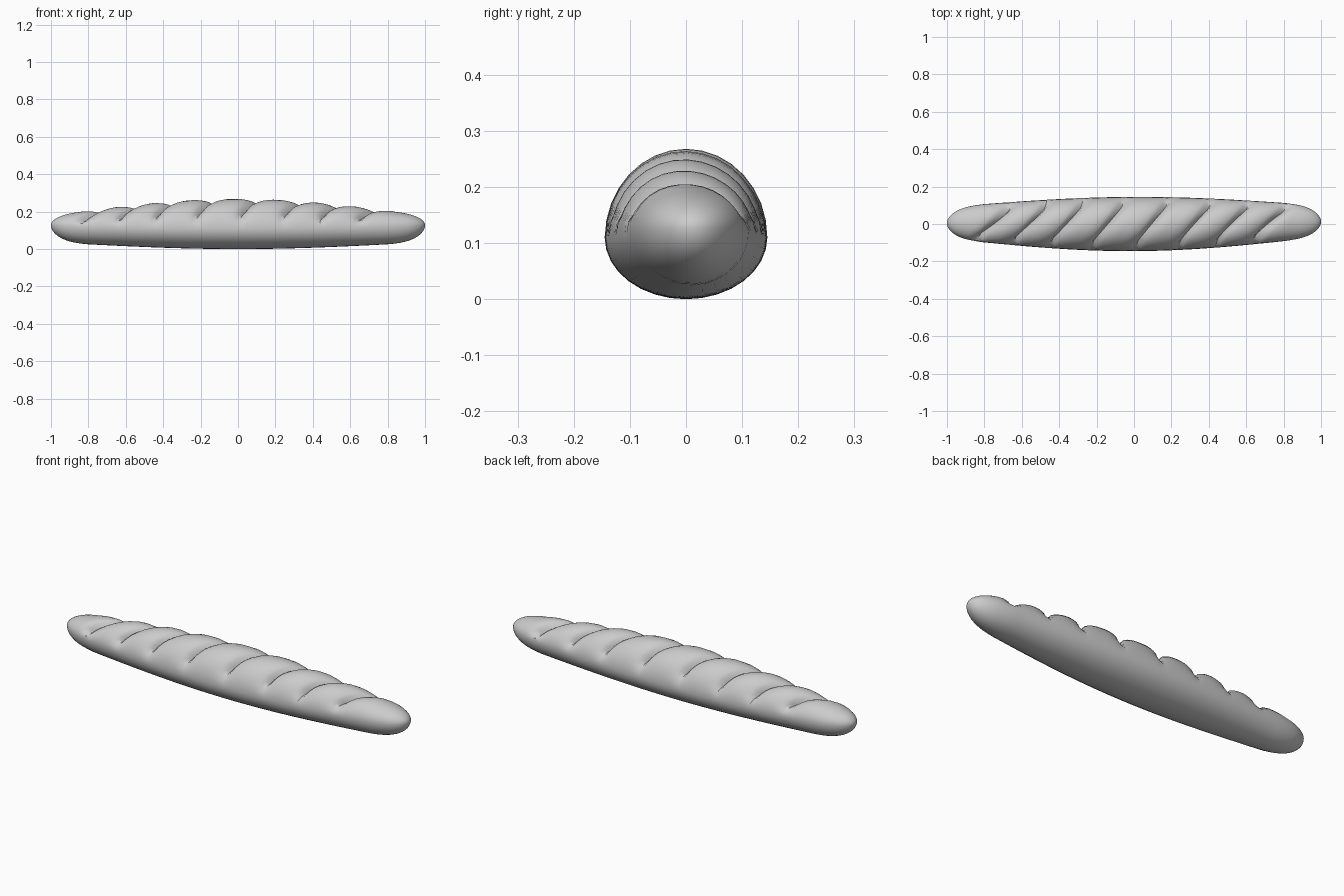
import bpy, bmesh, math

cube = bpy.data.objects.get("Cube")
if cube:
    bpy.data.objects.remove(cube)

SIDES = 32
SLASHES = [-0.745, -0.555, -0.36, -0.14, 0.095, 0.325, 0.525, 0.725]
SLANT = 0.75


def smoothstep(a, b, v):
    t = min(max((v - a) / (b - a), 0), 1)
    return t * t * (3 - 2 * t)


def surface_point(s, angle):
    """Point on the loaf: station s along its length, angle around it."""
    side, up = math.cos(angle), math.sin(angle)
    # Slanted rings follow the slashes and straighten towards the tips
    shear = SLANT * (1 - smoothstep(0.75, 0.98, abs(s)))
    x = s + shear * side * 0.12
    a = min(abs(x), 1)
    swell = math.cos(math.pi / 2 * min(a / 0.85, 1))
    cap = math.sqrt(max(0, 1 - (max(0, a - 0.8) / 0.2) ** 2))
    width = (0.098 + 0.047 * swell) * cap
    mid = 0.11 + 0.018 * a * a
    top = 0.2 + 0.068 * swell
    bottom = 0.028 - 0.028 * swell
    height = (top - mid if up > 0 else mid - bottom) * cap
    # Rounded crust between creased slashes, fading out down the flanks
    d = min(abs(s - g) for g in SLASHES)
    bump = math.sqrt(1 - (1 - min(d / 0.1, 1)) ** 2)
    cut = 0.046 * (1 - bump) * smoothstep(0.1, 0.65, up)
    y = 0.008 * (1 - swell) + 0.004 * x + side * (width - cut * 0.8)
    return x, y, mid + up * (height - cut)


# Stations: even steps between slashes, rounded spacing at both tips
stations = [-1 + 0.255 * (1 - math.cos(math.pi / 2 * i / 14)) for i in range(1, 14)]
for a, b in zip(SLASHES, SLASHES[1:]):
    stations += [a + (b - a) * i / 12 for i in range(12)]
stations.append(SLASHES[-1])
stations += [1 - 0.275 * (1 - math.cos(math.pi / 2 * i / 14)) for i in range(13, 0, -1)]

# Loaf skin lofted through the rings
bm = bmesh.new()
rings = [[bm.verts.new(surface_point(s, 2 * math.pi * k / SIDES))
          for k in range(SIDES)] for s in stations]
for r0, r1 in zip(rings, rings[1:]):
    for k in range(SIDES):
        n = (k + 1) % SIDES
        bm.faces.new((r0[k], r0[n], r1[n], r1[k]))
for ring, x in ((rings[0], -1), (rings[-1], 1)):
    tip = bm.verts.new((x, 0.008, 0.128))
    for k in range(SIDES):
        bm.faces.new((ring[k], ring[(k + 1) % SIDES], tip))
bmesh.ops.recalc_face_normals(bm, faces=bm.faces)

mesh = bpy.data.meshes.new("bread_loaf")
bm.to_mesh(mesh)
bm.free()
loaf = bpy.data.objects.new("bread_loaf", mesh)
bpy.context.collection.objects.link(loaf)

# Plain grey crust
crust = bpy.data.materials.new("light_grey")
crust.use_nodes = True
colour = (0.6, 0.6, 0.6, 1)
crust.diffuse_color = colour
crust.node_tree.nodes["Principled BSDF"].inputs["Base Color"].default_value = colour
mesh.materials.append(crust)

bpy.ops.object.select_all(action="DESELECT")
loaf.select_set(True)
bpy.context.view_layer.objects.active = loaf
bpy.ops.object.shade_smooth_by_angle(angle=math.radians(40))
